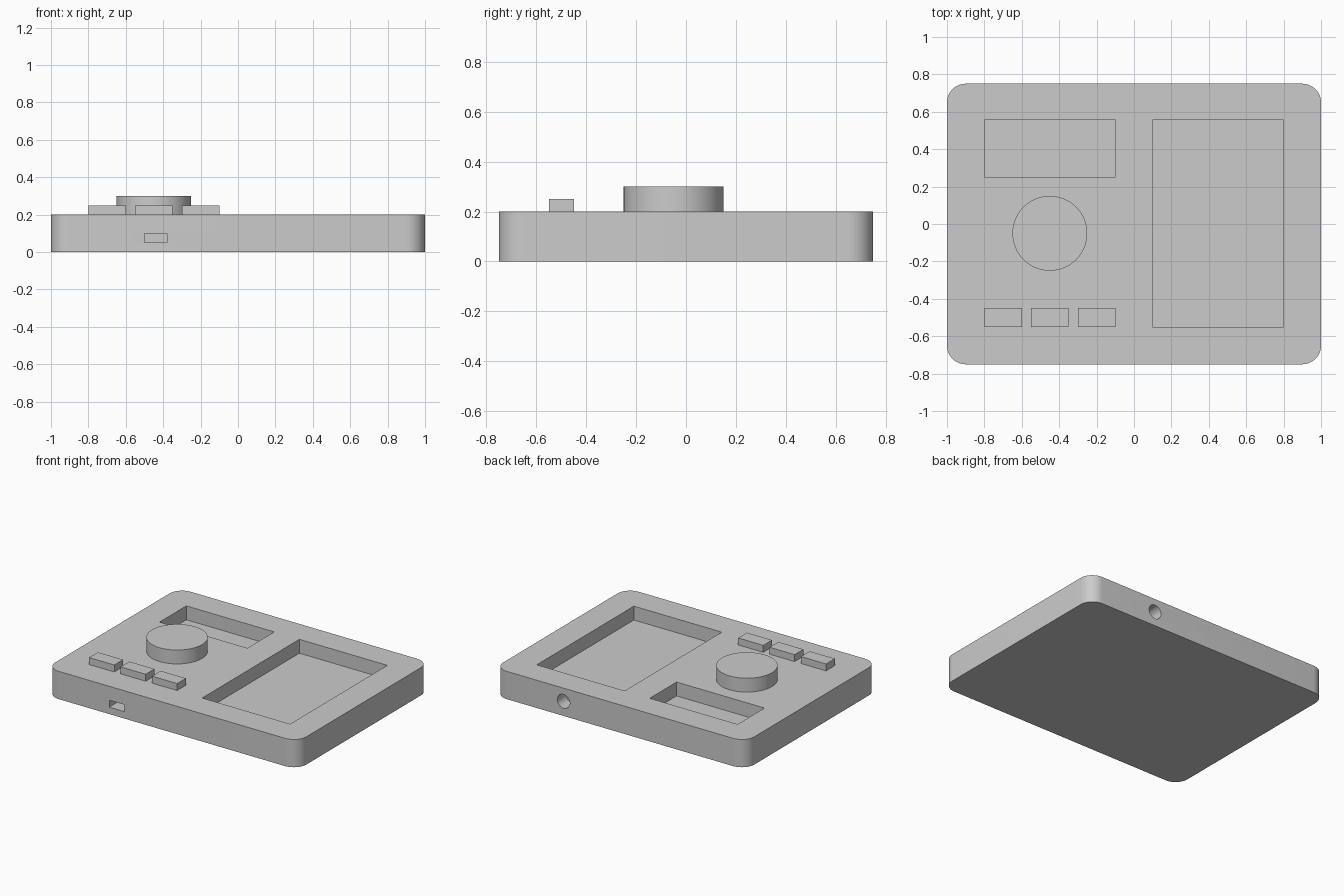
import bpy
import bmesh
import math
from mathutils import Matrix, Vector

cube = bpy.data.objects.get("Cube")
if cube:
    bpy.data.objects.remove(cube, do_unlink=True)

# Single grey plastic colour
GREY = (0.6, 0.6, 0.6, 1.0)
grey = bpy.data.materials.new("grey plastic")
grey.use_nodes = True
grey.diffuse_color = GREY
grey.node_tree.nodes["Principled BSDF"].inputs["Base Color"].default_value = GREY


def add_object(name, bm):
    mesh = bpy.data.meshes.new(name)
    bm.to_mesh(mesh)
    bm.free()
    mesh.materials.append(grey)
    obj = bpy.data.objects.new(name, mesh)
    bpy.context.collection.objects.link(obj)
    return obj


def box(name, low, high, corner_radius=0):
    low, high = Vector(low), Vector(high)
    bm = bmesh.new()
    bmesh.ops.create_cube(bm, size=1)
    bmesh.ops.scale(bm, vec=high - low, verts=bm.verts)
    bmesh.ops.translate(bm, vec=(low + high) / 2, verts=bm.verts)
    if corner_radius:
        upright = [e for e in bm.edges
                   if abs(e.verts[0].co.z - e.verts[1].co.z) > 0.01]
        bmesh.ops.bevel(bm, geom=upright, offset=corner_radius, segments=12,
                        profile=0.5, affect='EDGES')
    return add_object(name, bm)


def cylinder(name, centre, radius, depth, tilt=0):
    bm = bmesh.new()
    bmesh.ops.create_cone(
        bm, cap_ends=True, segments=64, radius1=radius, radius2=radius, depth=depth,
        matrix=Matrix.Translation(centre) @ Matrix.Rotation(tilt, 4, 'X'))
    return add_object(name, bm)


def cut(target, cutter):
    bpy.context.view_layer.objects.active = target
    mod = target.modifiers.new("cut", 'BOOLEAN')
    mod.operation = 'DIFFERENCE'
    mod.solver = 'EXACT'
    mod.object = cutter
    bpy.ops.object.modifier_apply(modifier=mod.name)
    bpy.data.objects.remove(cutter, do_unlink=True)


def smooth(obj):
    bpy.ops.object.select_all(action='DESELECT')
    obj.select_set(True)
    bpy.context.view_layer.objects.active = obj
    bpy.ops.object.shade_smooth_by_angle(angle=math.radians(30))


# Rounded slab with two recesses, a front port and a rear socket
case = box("case", (-1, -0.75, 0), (1, 0.75, 0.2), corner_radius=0.1)
cut(case, box("large_recess_cutter", (0.1, -0.55, 0.1), (0.8, 0.555, 0.3)))
cut(case, box("small_recess_cutter", (-0.8, 0.25, 0.1), (-0.1, 0.555, 0.3)))
cut(case, box("front_port_cutter", (-0.5, -0.85, 0.05), (-0.38, -0.65, 0.1)))
cut(case, cylinder("rear_socket_cutter", (0.45, 0.75, 0.105), 0.05, 0.2, math.pi / 2))
smooth(case)

# Round dial
dial = cylinder("dial", (-0.45, -0.05, 0.25), 0.2, 0.1)
smooth(dial)

# Row of buttons
for name, x in (("right_button", -0.7), ("middle_button", -0.45), ("left_button", -0.2)):
    box(name, (x - 0.1, -0.55, 0.2), (x + 0.1, -0.45, 0.25))
